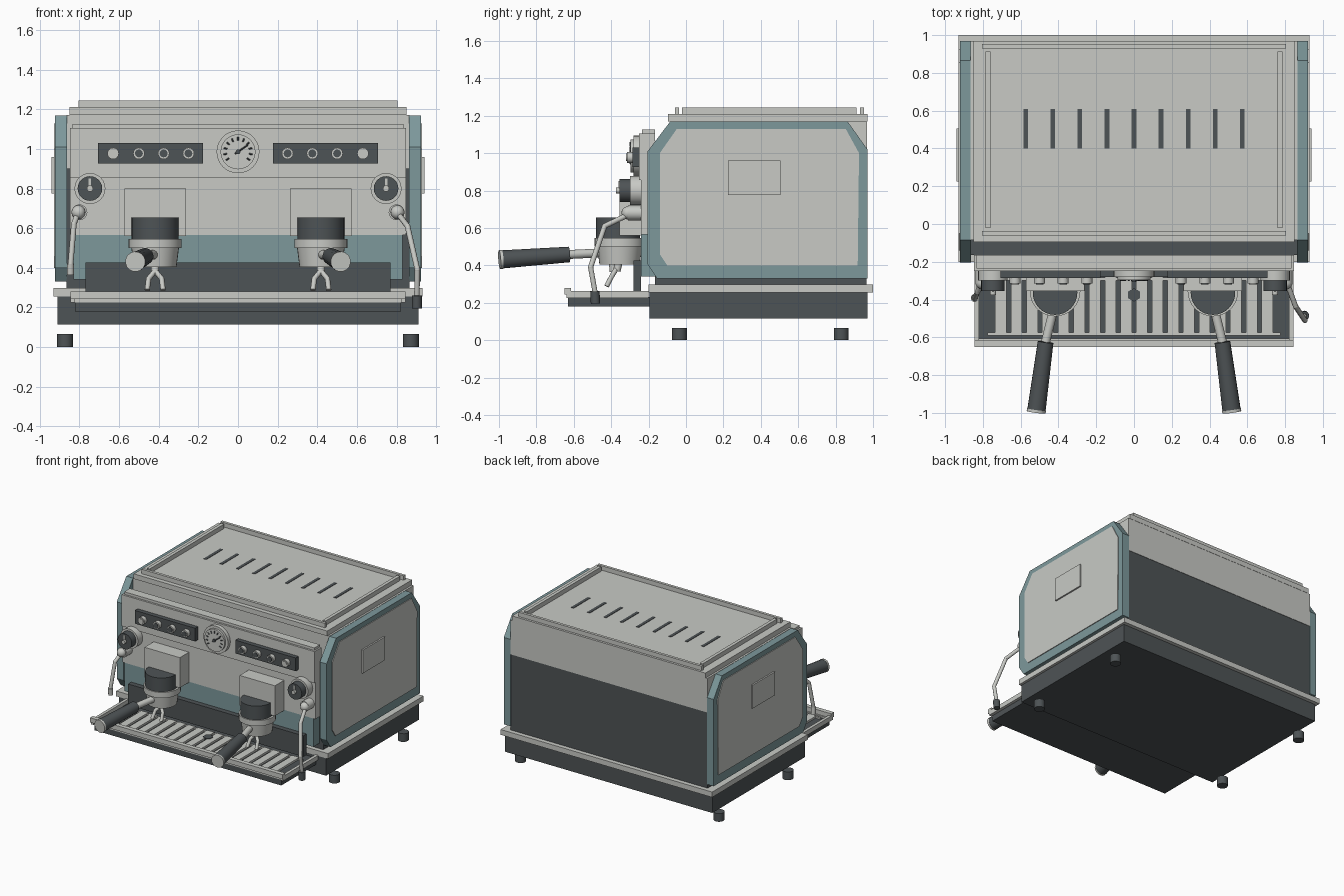
import bpy, bmesh, math
from mathutils import Vector

if "Cube" in bpy.data.objects:
    bpy.data.objects.remove(bpy.data.objects["Cube"])


def material(name, rgb):
    m = bpy.data.materials.new(name)
    m.diffuse_color = (*rgb, 1)
    m.use_nodes = True
    m.node_tree.nodes["Principled BSDF"].inputs["Base Color"].default_value = m.diffuse_color
    return m


STEEL = material("steel", (0.58, 0.59, 0.56))
TEAL = material("muted teal", (0.205, 0.315, 0.33))
DARK = material("charcoal", (0.076, 0.087, 0.092))


def finish(name, bm, mat, smooth=False):
    bmesh.ops.recalc_face_normals(bm, faces=bm.faces)
    me = bpy.data.meshes.new(name)
    bm.to_mesh(me)
    bm.free()
    me.materials.append(mat)
    ob = bpy.data.objects.new(name, me)
    bpy.context.collection.objects.link(ob)
    if smooth:
        bpy.ops.object.select_all(action='DESELECT')
        ob.select_set(True)
        bpy.context.view_layer.objects.active = ob
        bpy.ops.object.shade_smooth_by_angle(angle=math.radians(35))
    return ob


def box(name, x, y, z, mat):
    bm = bmesh.new()
    bmesh.ops.create_cube(bm, size=1)
    for v in bm.verts:
        v.co = [a + (b - a) * (c + 0.5) for (a, b), c in zip((x, y, z), v.co)]
    return finish(name, bm, mat)


def rod(name, a, b, r1, mat, r2=None, sides=20, smooth=True):
    """Cylinder or cone from point a to point b."""
    a, b = Vector(a), Vector(b)
    bm = bmesh.new()
    bmesh.ops.create_cone(bm, cap_ends=True, segments=sides, radius1=r1,
                          radius2=r1 if r2 is None else r2, depth=(b - a).length)
    q = Vector((0, 0, 1)).rotation_difference(b - a)
    for v in bm.verts:
        v.co = q @ v.co + (a + b) / 2
    return finish(name, bm, mat, smooth)


def ball(name, c, r, mat):
    bm = bmesh.new()
    bmesh.ops.create_uvsphere(bm, u_segments=16, v_segments=10, radius=r)
    bmesh.ops.translate(bm, verts=bm.verts, vec=c)
    return finish(name, bm, mat, True)


def prism(name, yz, x0, x1, mat):
    """Side-on outline in y and z, extruded along x."""
    bm = bmesh.new()
    f = bm.faces.new([bm.verts.new((x0, y, z)) for y, z in yz])
    ext = bmesh.ops.extrude_face_region(bm, geom=[f])
    for v in ext["geom"]:
        if isinstance(v, bmesh.types.BMVert):
            v.co.x = x1
    return finish(name, bm, mat)


def tube(name, pts, r, mat):
    """Bent pipe along points."""
    for i, (a, b) in enumerate(zip(pts, pts[1:])):
        rod(f"{name}_{i}", a, b, r, mat, sides=12)
        if i:
            ball(f"{name}_bend_{i}", a, r * 1.02, mat)


# Base, rim and feet
box("base", (-0.91, 0.91), (-0.195, 0.97), (0.115, 0.256), DARK)
box("base_rim", (-0.93, 0.93), (-0.2, 1.0), (0.256, 0.298), STEEL)
for x in (-0.872, 0.872):
    for y in (-0.035, 0.83):
        rod("foot", (x, y, 0), (x, y, 0.065), 0.04, DARK, sides=16)

# Body: dark lower shell, steel upper shell
box("lower_body", (-0.865, 0.865), (-0.165, 0.965), (0.298, 0.9), DARK)
box("upper_body", (-0.865, 0.865), (-0.085, 0.968), (0.9, 1.17), STEEL)

# Front panels
box("upper_front_panel", (-0.848, 0.848), (-0.25, -0.165), (0.855, 1.105), STEEL)
box("front_panel_cap", (-0.835, 0.835), (-0.235, -0.165), (1.105, 1.125), STEEL)
box("middle_front_panel", (-0.848, 0.848), (-0.24, -0.165), (0.565, 0.855), STEEL)
box("lower_front_panel", (-0.83, 0.83), (-0.24, -0.165), (0.34, 0.565), TEAL)
box("splash_plate", (-0.77, 0.77), (-0.28, -0.24), (0.26, 0.427), DARK)

# Lid with rails and vent slots
box("lid", (-0.85, 0.85), (-0.095, 0.97), (1.17, 1.21), STEEL)
for y in (-0.06, 0.93):
    box("lid_cross_rail", (-0.805, 0.805), (y, y + 0.022), (1.21, 1.245), STEEL)
for x in (-0.773, 0.773):
    box("lid_side_rail", (x - 0.013, x + 0.013), (-0.022, 0.912), (1.21, 1.245), STEEL)
for i in range(-4, 5):
    x = i * 0.143
    box("vent_slot", (x - 0.012, x + 0.012), (0.4, 0.61), (1.208, 1.213), DARK)

# Side panels with clipped corners
FRAME = [(-0.205, 1.01), (-0.085, 1.168), (0.865, 1.168), (0.97, 1.02),
         (0.97, 0.33), (-0.155, 0.33), (-0.205, 0.405)]
INNER = [(-0.14, 1.0), (-0.05, 1.128), (0.855, 1.128), (0.925, 1.0),
         (0.918, 0.4), (-0.1, 0.4), (-0.14, 0.46)]
for s in (-1, 1):
    prism("side_frame", FRAME, s * 0.863, s * 0.922, TEAL)
    prism("side_panel", INNER, s * 0.9, s * 0.928, STEEL)
    box("access_plate", (s * 0.92 - 0.02, s * 0.92 + 0.02), (0.225, 0.505), (0.775, 0.96), STEEL)

# Drip tray with slatted grate
box("drip_tray", (-0.822, 0.822), (-0.63, -0.19), (0.18, 0.232), DARK)
box("tray_lip", (-0.845, 0.845), (-0.65, -0.615), (0.243, 0.28), STEEL)
box("tray_front", (-0.822, 0.822), (-0.632, -0.605), (0.225, 0.245), STEEL)
for s in (-1, 1):
    box("tray_side", (s * 0.833 - 0.012, s * 0.833 + 0.012), (-0.64, -0.2), (0.225, 0.262), STEEL)
for i in range(-9, 9):
    x = (i + 0.5) * 0.083
    box("grate_slat", (x - 0.03, x + 0.03), (-0.585, -0.28), (0.23, 0.247), STEEL)
for y in (-0.59, -0.30):
    box("grate_bar", (-0.775, 0.775), (y, y + 0.016), (0.23, 0.244), STEEL)
rod("drain", (0, -0.375, 0.235), (0, -0.375, 0.252), 0.036, DARK, sides=6, smooth=False)

# Pressure gauge
GZ = 0.985
rod("gauge_body", (0, -0.24, GZ), (0, -0.28, GZ), 0.108, STEEL, sides=32)
rod("gauge_face", (0, -0.28, GZ), (0, -0.296, GZ), 0.088, STEEL, sides=32)
for i in range(11):
    a = math.radians(215 - i * 25)
    d = Vector((math.cos(a), 0, math.sin(a)))
    c = Vector((0, -0.297, GZ))
    rod("gauge_tick", c + d * 0.056, c + d * 0.074, 0.004, DARK, sides=4, smooth=False)
rod("gauge_needle", (-0.015, -0.299, GZ - 0.01), (0.05, -0.299, GZ + 0.035), 0.004, DARK, sides=4)
rod("gauge_pin", (0, -0.296, GZ), (0, -0.306, GZ), 0.012, DARK, sides=12)

for s in (-1, 1):
    # Button strip
    box("button_strip", (s * 0.442 - 0.265, s * 0.442 + 0.265), (-0.285, -0.24), (0.925, 1.03), DARK)
    for x in (0.25, 0.375, 0.5, 0.63):
        rod("button", (s * x, -0.28, 0.977), (s * x, -0.315, 0.977), 0.029, STEEL, sides=16)
        rod("button_cap", (s * x, -0.31, 0.977), (s * x, -0.32, 0.977), 0.02,
            STEEL if x > 0.6 else DARK, sides=12)

    # Valve knob
    kx, kz = s * 0.747, 0.8
    rod("knob_collar", (kx, -0.235, kz), (kx, -0.3, kz), 0.078, STEEL, sides=24)
    rod("knob", (kx, -0.3, kz), (kx, -0.355, kz), 0.062, DARK, sides=24)
    rod("knob_hub", (kx, -0.355, kz), (kx, -0.375, kz), 0.016, STEEL, sides=12)
    box("knob_pointer", (kx - 0.006, kx + 0.006), (-0.361, -0.353), (kz, kz + 0.05), STEEL)

    # Brewing group
    gx, gy = s * 0.418, -0.355
    box("group_block", (gx - 0.155, gx + 0.155), (-0.355, -0.235), (0.56, 0.8), STEEL)
    rod("group_head", (gx, gy - 0.008, 0.54), (gx, gy - 0.008, 0.655), 0.118, DARK, sides=32)
    rod("group_ring", (gx, gy, 0.5), (gx, gy, 0.545), 0.134, STEEL, sides=32)
    rod("filter_basket", (gx, gy, 0.405), (gx, gy, 0.5), 0.108, STEEL, 0.12, sides=32)

    # Filter handle
    p = [Vector((gx + s * dx, y, z)) for dx, y, z in
         ((0.0, -0.42, 0.468), (0.05, -0.625, 0.458), (0.098, -0.982, 0.432), (0.1, -0.997, 0.431))]
    rod("handle_neck", p[0], p[1], 0.024, STEEL, sides=16)
    rod("handle_grip", p[1], p[2], 0.042, DARK, 0.049, sides=16)
    rod("handle_cap", p[2], p[3], 0.051, STEEL, sides=16)

    # Twin spout
    rod("spout_stem", (gx, -0.36, 0.41), (gx, -0.37, 0.37), 0.02, STEEL, sides=12)
    for t in (-1, 1):
        tube("spout", [(gx, -0.37, 0.385), (gx + t * 0.033, -0.395, 0.345),
                       (gx + t * 0.04, -0.425, 0.288)], 0.013, STEEL)

    # Wand valve
    rod("wand_mount", (s * 0.8, -0.235, 0.68), (s * 0.8, -0.31, 0.68), 0.04, STEEL, sides=16)
    ball("wand_joint", (s * 0.805, -0.31, 0.68), 0.035, STEEL)

# Steam wand on the right, short water wand on the left
tube("steam_wand", [(0.81, -0.31, 0.67), (0.855, -0.435, 0.61), (0.905, -0.51, 0.39),
                    (0.902, -0.485, 0.25)], 0.014, STEEL)
rod("steam_tip", (0.902, -0.487, 0.26), (0.902, -0.484, 0.195), 0.025, DARK, sides=12)
tube("water_wand", [(-0.81, -0.31, 0.67), (-0.828, -0.36, 0.62), (-0.845, -0.395, 0.41)], 0.014, STEEL)
rod("water_tip", (-0.845, -0.395, 0.42), (-0.845, -0.39, 0.365), 0.018, STEEL, sides=12)
